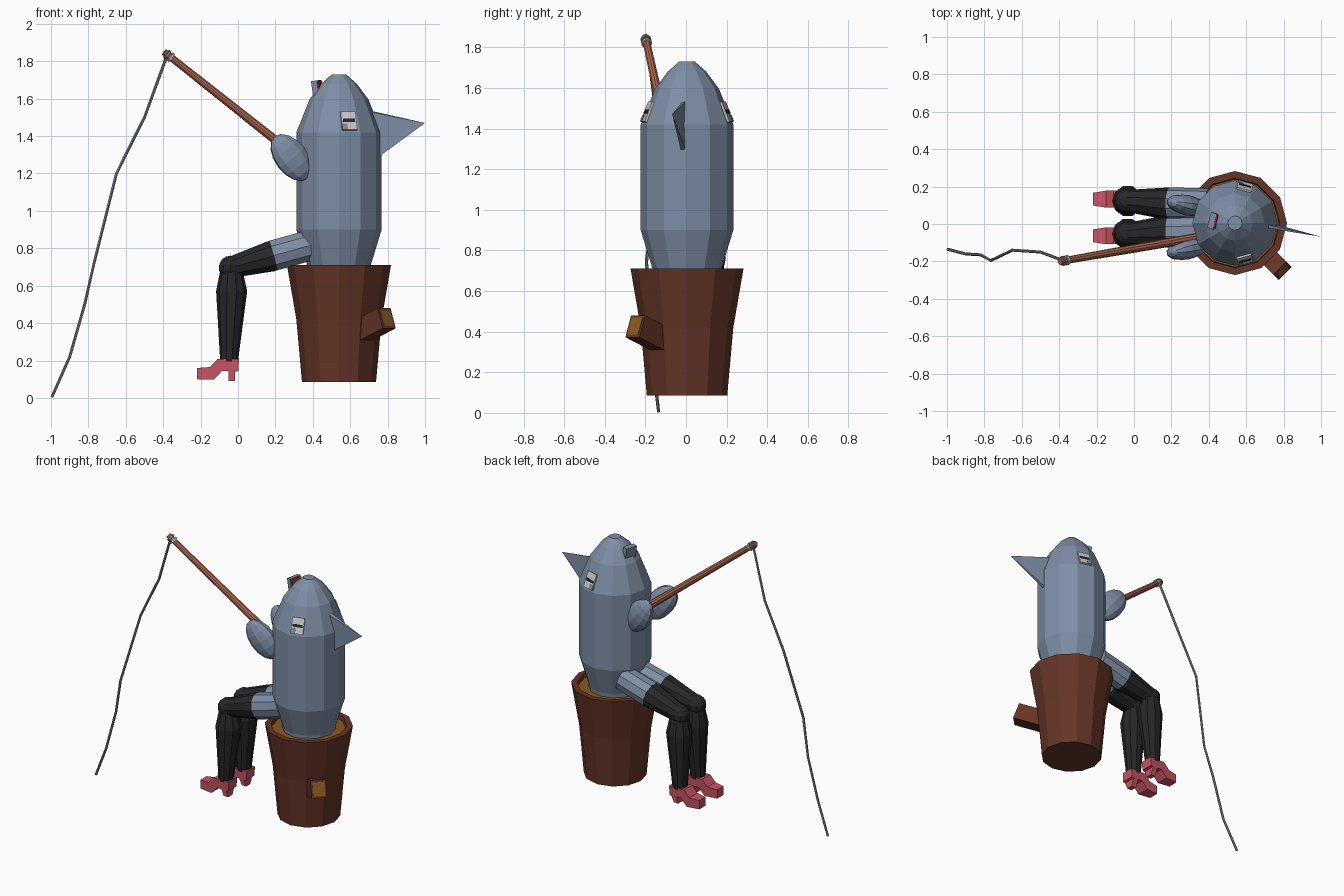
import bpy, bmesh, math
from mathutils import Vector, Matrix

if "Cube" in bpy.data.objects:
    bpy.data.objects.remove(bpy.data.objects["Cube"])


def material(name, rgb):
    m = bpy.data.materials.new(name)
    m.diffuse_color = (*rgb, 1)
    m.use_nodes = True
    m.node_tree.nodes["Principled BSDF"].inputs["Base Color"].default_value = m.diffuse_color
    return m


BLUE = material("blue grey", (0.21, 0.27, 0.38))
WOOD = material("dark wood", (0.13, 0.035, 0.02))
OCHRE = material("ochre", (0.25, 0.10, 0.015))
BLACK = material("black", (0.02, 0.02, 0.02))
PINK = material("pink", (0.58, 0.09, 0.13))
ROD = material("rod wood", (0.45, 0.14, 0.08))
RED = material("red", (0.45, 0.03, 0.02))
WHITE = material("white", (0.65, 0.65, 0.65))
GREY = material("line grey", (0.25, 0.25, 0.25))


def finish(name, bm, mat):
    bmesh.ops.recalc_face_normals(bm, faces=bm.faces)
    me = bpy.data.meshes.new(name)
    bm.to_mesh(me)
    bm.free()
    me.materials.append(mat)
    ob = bpy.data.objects.new(name, me)
    bpy.context.collection.objects.link(ob)
    return ob


def loft(name, path, n, mat, axis=None):
    """Capped tube through (point, radius) pairs; rings follow the path or a fixed axis."""
    bm = bmesh.new()
    pts = [Vector(p) for p, _ in path]
    rings = []
    for i, (p, r) in enumerate(path):
        d = axis or pts[min(i + 1, len(pts) - 1)] - pts[max(i - 1, 0)]
        q = Vector(d).to_track_quat('Z', 'Y')
        rings.append([bm.verts.new(pts[i] + q @ Vector((r * math.cos(a), r * math.sin(a), 0)))
                      for a in (2 * math.pi * k / n for k in range(n))])
    for a, b in zip(rings, rings[1:]):
        for k in range(n):
            bm.faces.new((a[k], a[(k + 1) % n], b[(k + 1) % n], b[k]))
    bm.faces.new(rings[0])
    bm.faces.new(rings[-1])
    return finish(name, bm, mat)


def lathe(name, profile, mat, n=12, c=(0.54, 0.005)):
    return loft(name, [((*c, z), r) for r, z in profile], n, mat, (0, 0, 1))


def block(name, size, matrix, mat):
    bm = bmesh.new()
    bmesh.ops.create_cube(bm, size=1)
    bm.transform(matrix @ Matrix.Diagonal((*size, 1)))
    return finish(name, bm, mat)


def frame(origin, x, y):
    """Matrix whose first two axes are x and y."""
    x = Vector(x).normalized()
    z = x.cross(Vector(y)).normalized()
    m = Matrix((x, z.cross(x), z)).transposed().to_4x4()
    m.translation = origin
    return m


# body
lathe("body", [(0.165, 0.66), (0.17, 0.71), (0.228, 0.90), (0.228, 1.42),
               (0.158, 1.595), (0.095, 1.68), (0.038, 1.73)], BLUE)

# barrel with a hollow rim, and the filling inside
lathe("barrel", [(0.198, 0.085), (0.228, 0.42), (0.278, 0.71),
                 (0.24, 0.71), (0.23, 0.66)], WOOD)
lathe("barrel_filling", [(0.23, 0.655), (0.235, 0.685)], OCHRE)

# barrel spout, slanting up and outwards
out = Vector((1, -1, 0.52)).normalized()
spout = frame((0.725, -0.18, 0.39), out, (1, 1, 0))
block("spout", (0.21, 0.098, 0.115), spout, WOOD)
block("spout_filling", (0.01, 0.075, 0.088), spout @ Matrix.Translation((0.103, 0, 0)), OCHRE)

# back fin
bm = bmesh.new()
base = [bm.verts.new(p) for p in [(0.69, 0.003, 1.54), (0.70, -0.02, 1.53),
                                  (0.74, -0.022, 1.28), (0.74, 0.003, 1.28)]]
tip = bm.verts.new((1.0, -0.068, 1.47))
bm.faces.new(base)
for i in range(4):
    bm.faces.new((base[i], base[(i + 1) % 4], tip))
finish("back_fin", bm, BLUE)

# jaw flap with red inside
jaw = Matrix.Translation((0.425, 0.017, 1.635)) @ Matrix.Rotation(math.radians(-8), 4, 'Y') \
    @ Matrix.Rotation(math.radians(-15), 4, 'Z')
block("jaw", (0.032, 0.085, 0.125), jaw, BLUE)
block("mouth_inside", (0.01, 0.07, 0.11), jaw @ Matrix.Translation((0.018, 0, 0.004)), RED)

# eyes, set on the sloping head facets
for s, side in ((-1, "right"), (1, "left")):
    a = s * math.radians(75)
    radial = Vector((math.cos(a), math.sin(a), 0))
    up = Vector((-0.07 * radial.x, -0.07 * radial.y, 0.175))
    eye = frame(Vector((0.54, 0.005, 1.48)) + radial * 0.199,
                Vector((-math.sin(a), math.cos(a), 0)), up)
    block(side + "_eye", (0.082, 0.105, 0.018), eye, WHITE)
    block(side + "_pupil", (0.066, 0.018, 0.024), eye, BLACK)
    block(side + "_eyelid", (0.03, 0.035, 0.022),
          eye @ Matrix.Translation((0.026 * s, -0.035, 0)), BLUE)

# flipper arms
for y, yaw, side in ((-0.135, 12, "right"), (0.10, -12, "left")):
    bm = bmesh.new()
    bmesh.ops.create_uvsphere(bm, u_segments=10, v_segments=8, radius=1)
    bm.transform(Matrix.Translation((0.285, y, 1.285))
                 @ Matrix.Rotation(math.radians(yaw), 4, 'Z')
                 @ Matrix.Rotation(math.radians(-38), 4, 'Y')
                 @ Matrix.Diagonal((0.09, 0.055, 0.145, 1)))
    finish(side + "_arm", bm, BLUE)

# legs, mirrored about y = 0.035
shoe = [(-0.22, 0.10), (-0.22, 0.16), (-0.15, 0.165), (-0.11, 0.208), (0.005, 0.208),
        (0.002, 0.145), (-0.015, 0.14), (-0.015, 0.09), (-0.05, 0.09), (-0.052, 0.145),
        (-0.085, 0.145), (-0.13, 0.098)]
for s, side in ((-1, "right"), (1, "left")):
    hip, mid, knee, foot = (0.035 + s * d for d in (0.07, 0.075, 0.088, 0.098))
    loft(side + "_thigh", [((0.40, hip, 0.82), 0.085), ((0.19, mid, 0.762), 0.086)], 10, BLUE)
    loft(side + "_stocking_top", [((0.20, mid, 0.765), 0.085), ((0.17, mid, 0.755), 0.085),
                                  ((-0.03, knee, 0.70), 0.06)], 10, BLACK)
    bm = bmesh.new()
    bmesh.ops.create_uvsphere(bm, u_segments=10, v_segments=7, radius=0.066)
    bm.transform(Matrix.Translation((-0.04, knee, 0.695)))
    finish(side + "_knee", bm, BLACK)
    loft(side + "_shin", [((-0.035, knee, 0.68), 0.06), ((-0.034, knee, 0.57), 0.083),
                          ((-0.048, foot, 0.19), 0.047)], 10, BLACK, (0, 0, 1))
    bm = bmesh.new()
    face = bm.faces.new([bm.verts.new((x, foot - 0.045, z)) for x, z in shoe])
    ext = bmesh.ops.extrude_face_region(bm, geom=[face])["geom"]
    bmesh.ops.translate(bm, vec=(0, 0.09, 0),
                        verts=[v for v in ext if isinstance(v, bmesh.types.BMVert)])
    for v in bm.verts:  # narrow the toe tip and the heel
        if v.co.x < -0.2:
            v.co.y = foot + (v.co.y - foot) * 0.75
        elif v.co.z < 0.095:
            v.co.y = foot + (v.co.y - foot) * 0.5
    finish(side + "_shoe", bm, PINK)

# fishing rod, tip ring and line
butt, end = Vector((0.35, -0.07, 1.26)), Vector((-0.395, -0.2, 1.85))
loft("rod", [(butt, 0.025), (end, 0.019)], 10, ROD)
for i, t in enumerate((0.945, 0.97)):
    loft("rod_ring_%d" % (i + 1), [(butt.lerp(end, t), 0.027), (butt.lerp(end, t + 0.014), 0.027)],
         10, GREY if i else WHITE)
line = [(-0.38, -0.195, 1.83), (-0.50, -0.15, 1.50), (-0.65, -0.14, 1.20), (-0.765, -0.195, 0.74),
        (-0.82, -0.165, 0.50), (-0.90, -0.16, 0.22), (-0.995, -0.135, 0.005)]
loft("fishing_line", [(p, 0.008) for p in line], 6, GREY)
